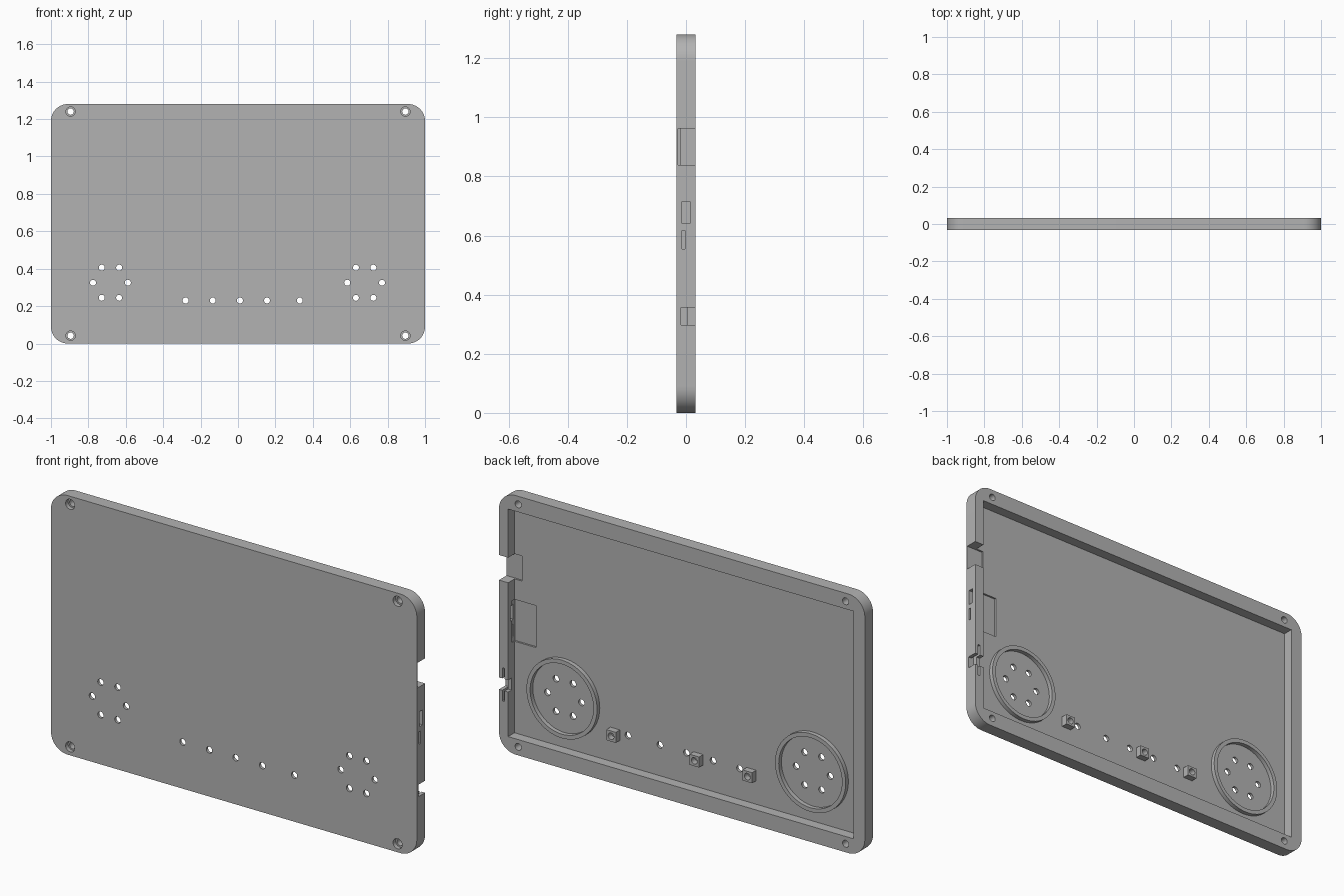
import bpy, bmesh, math
from mathutils import Matrix, Vector

cube = bpy.data.objects.get("Cube")
if cube:
    bpy.data.objects.remove(cube, do_unlink=True)

BACK, FRONT, FLOOR, POCKET = 0.032, -0.032, -0.018, -0.027
W, H, CORNER = 1.0, 1.28, 0.09

grey = bpy.data.materials.new("plain_grey")
grey.use_nodes = True
colour = (0.45, 0.45, 0.45, 1)
grey.diffuse_color = colour
grey.node_tree.nodes["Principled BSDF"].inputs["Base Color"].default_value = colour


def finish(name, bm):
    bmesh.ops.recalc_face_normals(bm, faces=bm.faces)
    mesh = bpy.data.meshes.new(name)
    bm.to_mesh(mesh)
    bm.free()
    mesh.materials.append(grey)
    obj = bpy.data.objects.new(name, mesh)
    bpy.context.collection.objects.link(obj)
    return obj


def box(name, x, y, z):
    """Box from (low, high) pairs."""
    bm = bmesh.new()
    size = [b - a for a, b in (x, y, z)]
    mid = Vector([(a + b) / 2 for a, b in (x, y, z)])
    bmesh.ops.create_cube(bm, size=1, matrix=Matrix.Translation(mid) @ Matrix.Diagonal((*size, 1)))
    return finish(name, bm)


def rod(name, x, z, radius, y, sides=32):
    """Cylinder lying along y."""
    bm = bmesh.new()
    place = Matrix.Translation((x, (y[0] + y[1]) / 2, z)) @ Matrix.Rotation(math.pi / 2, 4, 'X')
    bmesh.ops.create_cone(bm, cap_ends=True, segments=sides, radius1=radius, radius2=radius,
                          depth=y[1] - y[0], matrix=place)
    return finish(name, bm)


def cut(target, cutter):
    mod = target.modifiers.new("cut", 'BOOLEAN')
    mod.operation, mod.solver, mod.object = 'DIFFERENCE', 'EXACT', cutter
    cutter.hide_render = True
    bpy.context.view_layer.objects.active = target
    bpy.ops.object.modifier_apply(modifier=mod.name)
    bpy.data.objects.remove(cutter, do_unlink=True)


# Rounded plate
bm = bmesh.new()
verts = []
for i, (sx, sz) in enumerate([(1, 1), (-1, 1), (-1, -1), (1, -1)]):
    for k in range(13):
        a = math.pi / 2 * (i + k / 12)
        verts.append(bm.verts.new((sx * (W - CORNER) + CORNER * math.cos(a), FRONT,
                                   H / 2 + sz * (H / 2 - CORNER) + CORNER * math.sin(a))))
face = bm.faces.new(verts)
ext = bmesh.ops.extrude_face_region(bm, geom=[face])
bmesh.ops.translate(bm, vec=(0, BACK - FRONT, 0),
                    verts=[v for v in ext["geom"] if isinstance(v, bmesh.types.BMVert)])
case = finish("case_shell", bm)

# Hollow interior, open at the back
cut(case, box("cutter", (-0.938, 0.95), (FLOOR, 0.1), (0.078, 1.202)))

# Side openings: wide notch, board pocket, two ports, stepped switch notch and its slot
for x, y, z in [
    ((0.91, 1.1), (POCKET, 0.1), (0.838, 0.962)),
    ((0.832, 0.954), (POCKET, 0.0), (0.53, 0.737)),
    ((0.9, 1.1), (-0.013, 0.013), (0.64, 0.715)),
    ((0.9, 1.1), (-0.0135, -0.003), (0.555, 0.617)),
    ((0.975, 1.1), (-0.0175, 0.1), (0.298, 0.357)),
    ((0.9, 1.1), (0.006, 0.1), (0.298, 0.357)),
    ((0.97, 0.982), (-0.0175, 0.1), (0.245, 0.41)),
]:
    cut(case, box("cutter", x, y, z))

# Counterbored screw holes
through = (-0.1, 0.1)
for x in (-0.895, 0.895):
    for z in (0.042, H - 0.04):
        cut(case, rod("cutter", x, z, 0.017, through))
        cut(case, rod("cutter", x, z, 0.025, (-0.1, -0.012)))

# Row of indicator holes
for x in (-0.28, -0.135, 0.01, 0.155, 0.33):
    cut(case, rod("cutter", x, 0.23, 0.016, through))

# Speaker holes and raised rings
parts = [case]
for side, x in (("right", -0.682), ("left", 0.677)):
    for k in range(6):
        a = k * math.pi / 3
        cut(case, rod("cutter", x + 0.093 * math.cos(a), 0.325 + 0.093 * math.sin(a), 0.016, through))
    ring = rod(side + "_speaker_ring", x, 0.325, 0.193, (FLOOR - 0.002, 0.003), 64)
    cut(ring, rod("cutter", x, 0.325, 0.173, through, 64))
    parts.append(ring)

# Small square mounting posts with blind holes
for i, x in enumerate((0.4, -0.055, -0.345)):
    post = box(f"mounting_post_{i + 1}", (x - 0.026, x + 0.026), (FLOOR - 0.002, 0.014), (0.194, 0.246))
    cut(post, rod("cutter", x, 0.22, 0.016, (-0.015, 0.1)))
    parts.append(post)

bpy.ops.object.select_all(action='DESELECT')
for obj in parts:
    obj.select_set(True)
bpy.context.view_layer.objects.active = case
bpy.ops.object.shade_smooth_by_angle(angle=math.radians(30))
